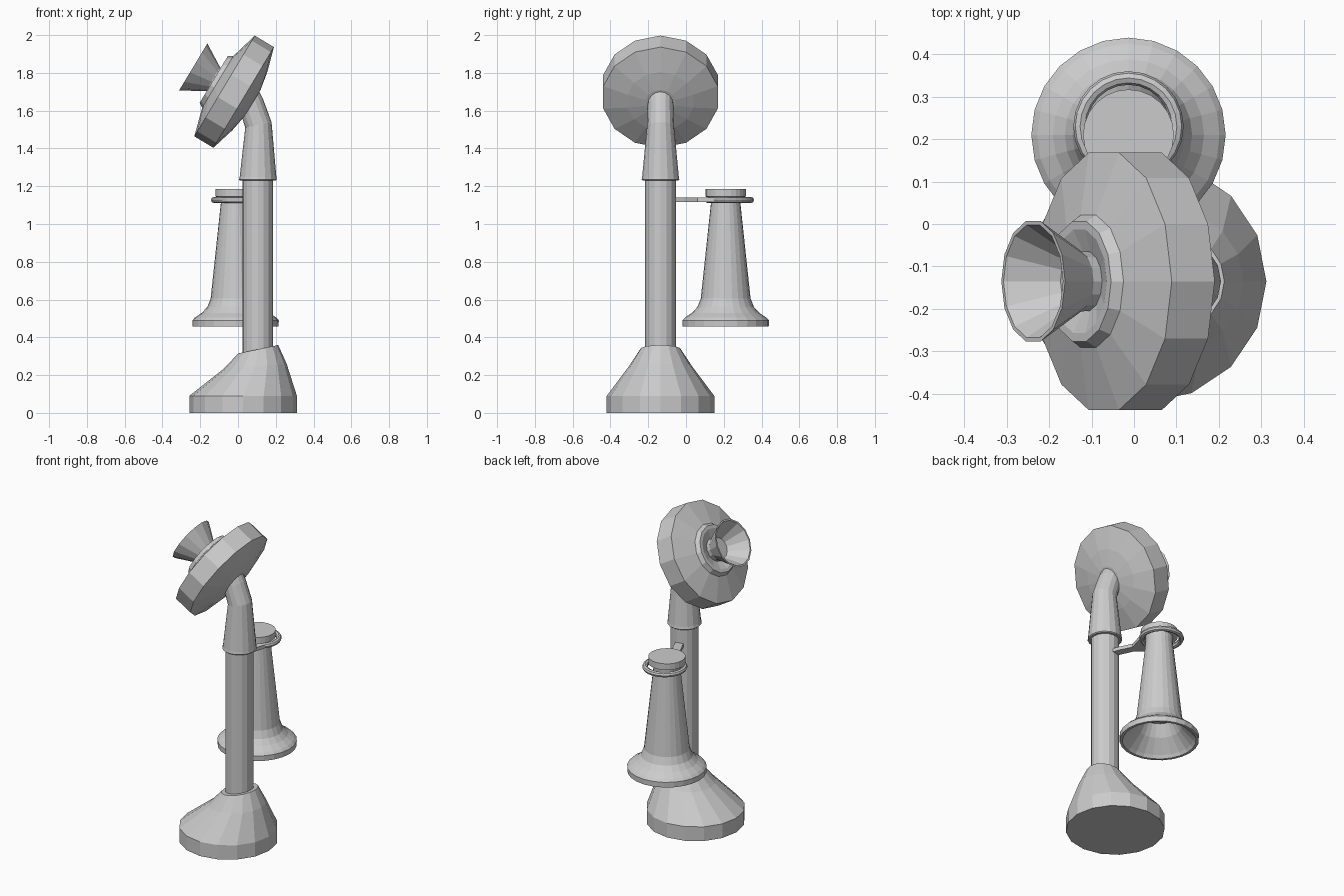
import bpy, bmesh, math
from mathutils import Vector

if "Cube" in bpy.data.objects:
    bpy.data.objects.remove(bpy.data.objects["Cube"])

Y = Vector((0, 1, 0))


def loft(name, rings, n):
    """Skin rings of (centre, axis, radius); axes lie in the xz plane."""
    bm = bmesh.new()
    loops = []
    for c, axis, r in rings:
        a = Vector(axis).normalized()
        u = Y.cross(a)
        loops.append([bm.verts.new(Vector(c) + r * (math.cos(t) * u + math.sin(t) * Y))
                      for t in (2 * math.pi * i / n for i in range(n))])
    for lo, hi in zip(loops, loops[1:]):
        for i in range(n):
            j = (i + 1) % n
            bm.faces.new((lo[i], lo[j], hi[j], hi[i]))
    bm.faces.new(loops[0][::-1])
    bm.faces.new(loops[-1])
    bmesh.ops.recalc_face_normals(bm, faces=bm.faces)
    me = bpy.data.meshes.new(name)
    bm.to_mesh(me)
    bm.free()
    ob = bpy.data.objects.new(name, me)
    bpy.context.collection.objects.link(ob)
    return ob


def lathe(name, origin, axis, profile, n):
    """Revolve (distance along axis, radius) pairs."""
    o, a = Vector(origin), Vector(axis).normalized()
    return loft(name, [(o + a * t, a, r) for t, r in profile], n)


UP = (0, 0, 1)
PY = -0.135

# Skewed foot
loft("base", [((0.027, PY, 0), UP, 0.285),
              ((0.027, PY, 0.09), UP, 0.285),
              ((0.091, PY, 0.247), (-0.08, 0, 1), 0.167),
              ((0.107, PY, 0.337), (-0.21, 0, 1), 0.108)], 16)

# Upright post
lathe("post", (0.105, PY, 0), UP, [(0.28, 0.081), (1.26, 0.081)], 16)

# Tapered sleeve bending into the transmitter
loft("neck", [((0.105, PY, 1.23), UP, 0.094),
              ((0.105, PY, 1.235), UP, 0.1),
              ((0.106, PY, 1.25), UP, 0.097),
              ((0.108, PY, 1.525), (-0.2, 0, 1), 0.071),
              ((0.07, PY, 1.635), (-0.4, 0, 1), 0.068),
              ((0.045, PY, 1.69), (-0.45, 0, 1), 0.066)], 16)

# Tilted transmitter housing
AXIS = (-0.857, 0, 0.515)
HEAD = (0.03, PY, 1.67)
lathe("transmitter", HEAD, AXIS,
      [(-0.056, 0.08), (-0.038, 0.18), (0, 0.311), (0.118, 0.311),
       (0.16, 0.16), (0.185, 0.145), (0.185, 0.125), (0.165, 0.07)], 14)

# Hollow speaking horn
lathe("mouthpiece", HEAD, AXIS,
      [(0.15, 0.07), (0.19, 0.073), (0.312, 0.146),
       (0.312, 0.136), (0.20, 0.062)], 14)

# Hanging receiver with hollow bell
RX, RY = -0.013, 0.21
lathe("receiver", (RX, RY, 0), UP,
      [(0.62, 0.09), (0.55, 0.13), (0.475, 0.2), (0.457, 0.212), (0.457, 0.228),
       (0.49, 0.229), (0.505, 0.215), (0.53, 0.178), (0.56, 0.15), (0.605, 0.132),
       (1.11, 0.078), (1.14, 0.08), (1.145, 0.107), (1.185, 0.107)], 24)

# Hook ring around the receiver neck
CY = 0.23
bpy.ops.mesh.primitive_torus_add(location=(RX, CY, 1.127), major_segments=24,
                                 minor_segments=8, major_radius=0.114, minor_radius=0.016)
bpy.context.object.name = "hook_ring"

# Curved arm from post to ring
outline = [(0.075, -0.09), (0.125, -0.09), (0.095, -0.01), (0.06, 0.06), (0.085, 0.15),
           (0.055, 0.135), (-0.013, 0.12), (-0.085, 0.135), (-0.11, 0.16), (-0.06, 0.09),
           (0.02, 0.03)]
bm = bmesh.new()
face = bm.faces.new([bm.verts.new((x, y, 1.117)) for x, y in outline])
ext = bmesh.ops.extrude_face_region(bm, geom=[face])
bmesh.ops.translate(bm, vec=(0, 0, 0.022),
                    verts=[g for g in ext["geom"] if isinstance(g, bmesh.types.BMVert)])
bmesh.ops.recalc_face_normals(bm, faces=bm.faces)
me = bpy.data.meshes.new("hook_arm")
bm.to_mesh(me)
bm.free()
bpy.context.collection.objects.link(bpy.data.objects.new("hook_arm", me))
